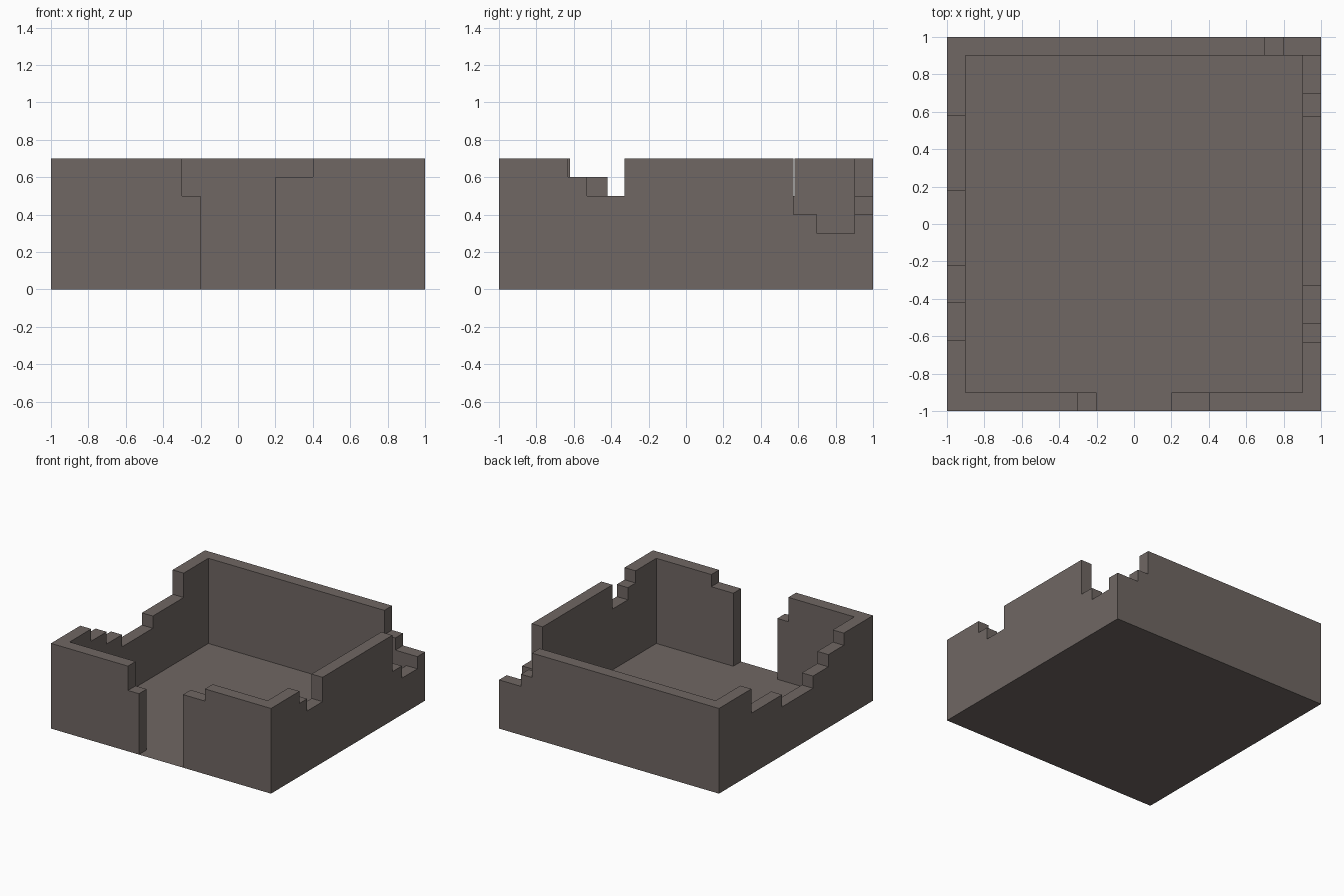
import bpy, bmesh
from mathutils import Vector

if "Cube" in bpy.data.objects:
    bpy.data.objects.remove(bpy.data.objects["Cube"])

H, T = 0.7, 0.1   # wall height and thickness

stone = bpy.data.materials.new("stone")
stone.diffuse_color = (0.16, 0.135, 0.125, 1)
stone.use_nodes = True
stone.node_tree.nodes["Principled BSDF"].inputs["Base Color"].default_value = stone.diffuse_color


def finish(name, bm):
    mesh = bpy.data.meshes.new(name)
    bm.to_mesh(mesh)
    bm.free()
    mesh.materials.append(stone)
    obj = bpy.data.objects.new(name, mesh)
    bpy.context.collection.objects.link(obj)
    return obj


def wall(name, axis, near, start, steps):
    """Extrude a stepped profile; steps are (end position, height) along the axis."""
    outline, u = [(start, 0)], start
    for end, h in steps:
        outline += [(u, h), (end, h)]
        u = end
    outline.append((u, 0))
    bm = bmesh.new()
    if axis == 'x':
        pts, push = [(a, near, z) for a, z in outline], Vector((0, T, 0))
    else:
        pts, push = [(near, a, z) for a, z in outline], Vector((T, 0, 0))
    face = bm.faces.new([bm.verts.new(p) for p in pts])
    ext = bmesh.ops.extrude_face_region(bm, geom=[face], use_keep_orig=True)
    bmesh.ops.translate(bm, vec=push,
                        verts=[g for g in ext['geom'] if isinstance(g, bmesh.types.BMVert)])
    bmesh.ops.recalc_face_normals(bm, faces=bm.faces)
    # the floor slab closes the underside
    under = [f for f in bm.faces if all(v.co.z < 1e-5 for v in f.verts)]
    bmesh.ops.delete(bm, geom=under, context='FACES_ONLY')
    return finish(name, bm)


# front wall, split by the doorway
wall("front_wall_left", 'x', -1, -1, [(-0.3, H), (-0.2, 0.5)])
wall("front_wall_right", 'x', -1, 0.2, [(0.4, 0.6), (1, H)])

# back wall with a broken right corner
wall("back_wall", 'x', 1 - T, -1, [(0.7, H), (0.8, 0.5), (1, 0.4)])

# crumbled side walls
wall("left_wall", 'y', -1, -0.9,
     [(-0.62, H), (-0.42, 0.6), (-0.22, 0.5), (0.18, 0.4), (0.58, 0.5), (0.9, H)])
wall("right_wall", 'y', 1 - T, -0.9,
     [(-0.63, H), (-0.53, 0.6), (-0.33, 0.5), (0.575, H), (0.7, 0.4), (0.9, 0.3)])

# thin floor
bm = bmesh.new()
bmesh.ops.create_grid(bm, x_segments=1, y_segments=1, size=1)
finish("floor", bm)
